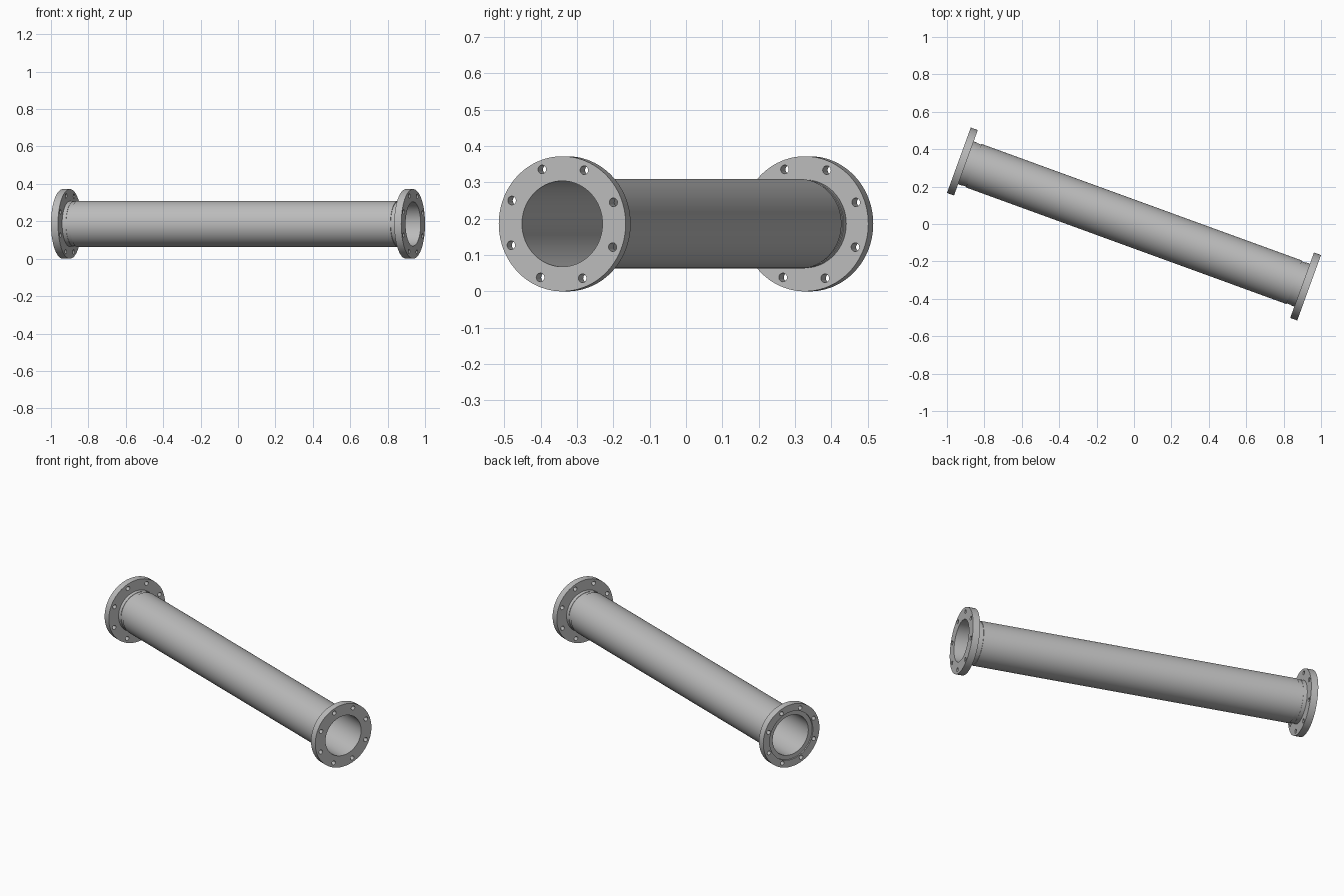
import bpy, bmesh, math
from mathutils import Matrix

cube = bpy.data.objects.get("Cube")
if cube:
    bpy.data.objects.remove(cube, do_unlink=True)

SEGMENTS = 96
HALF = 0.9965          # half the length along the axis
FLANGE_R = 0.186
BORE_R = 0.118
PIPE_R = 0.1235
PIPE_END = 0.912
PLACE = Matrix.Translation((0, 0, FLANGE_R)) @ Matrix.Rotation(math.radians(-20), 4, "Z")

steel = bpy.data.materials.new("steel grey")
steel.use_nodes = True
steel.diffuse_color = (0.5, 0.5, 0.5, 1)
steel.node_tree.nodes["Principled BSDF"].inputs["Base Color"].default_value = (0.5, 0.5, 0.5, 1)


def add_object(name, bm):
    bmesh.ops.recalc_face_normals(bm, faces=bm.faces)
    mesh = bpy.data.meshes.new(name)
    bm.to_mesh(mesh)
    bm.free()
    mesh.materials.append(steel)
    obj = bpy.data.objects.new(name, mesh)
    bpy.context.collection.objects.link(obj)
    return obj


def lathe(name, profile):
    """Spin a closed (axial, radius) profile around the x axis."""
    bm = bmesh.new()
    rings = []
    for i in range(SEGMENTS):
        a = math.tau * i / SEGMENTS
        rings.append([bm.verts.new((u, r * math.cos(a), r * math.sin(a))) for u, r in profile])
    n = len(profile)
    for i in range(SEGMENTS):
        here, there = rings[i], rings[(i + 1) % SEGMENTS]
        for j in range(n):
            k = (j + 1) % n
            bm.faces.new((here[j], here[k], there[k], there[j]))
    return add_object(name, bm)


def drill_bolt_holes(obj, side):
    """Cut eight through holes on the bolt circle."""
    bm = bmesh.new()
    for i in range(8):
        a = math.radians(21.5 + 45 * i)
        spot = Matrix.Translation((side * 0.977, 0.161 * math.cos(a), 0.161 * math.sin(a)))
        bmesh.ops.create_cone(bm, cap_ends=True, segments=20, radius1=0.012, radius2=0.012,
                              depth=0.07, matrix=spot @ Matrix.Rotation(math.pi / 2, 4, "Y"))
    cutter = add_object("bolt_hole_cutter", bm)
    cutter.hide_render = True
    mod = obj.modifiers.new("bolt holes", "BOOLEAN")
    mod.operation = "DIFFERENCE"
    mod.solver = "EXACT"
    mod.object = cutter
    bpy.context.view_layer.objects.active = obj
    bpy.ops.object.modifier_apply(modifier=mod.name)
    bpy.data.objects.remove(cutter, do_unlink=True)


def finish(obj):
    obj.matrix_world = PLACE
    bpy.ops.object.select_all(action="DESELECT")
    obj.select_set(True)
    bpy.context.view_layer.objects.active = obj
    bpy.ops.object.shade_smooth_by_angle(angle=math.radians(30))


# Long tube
pipe = lathe("pipe", [(-PIPE_END, BORE_R), (-PIPE_END, PIPE_R), (PIPE_END, PIPE_R), (PIPE_END, BORE_R)])
finish(pipe)

# Flanges with a grooved neck; the one at -x has a shallow seat around its bore
for name, side, seat in (("flange_left", 1, 0), ("flange_right", -1, 0.008)):
    back = HALF - 0.04
    profile = [(PIPE_END, BORE_R), (PIPE_END, 0.1195), (0.935, 0.1195), (0.935, 0.1215),
               (back, 0.1215), (back, FLANGE_R), (HALF, FLANGE_R)]
    if seat:
        profile += [(HALF, 0.143), (HALF - seat, 0.143)]
    profile.append((HALF - seat, BORE_R))
    flange = lathe(name, [(side * u, r) for u, r in profile])
    drill_bolt_holes(flange, side)
    finish(flange)
